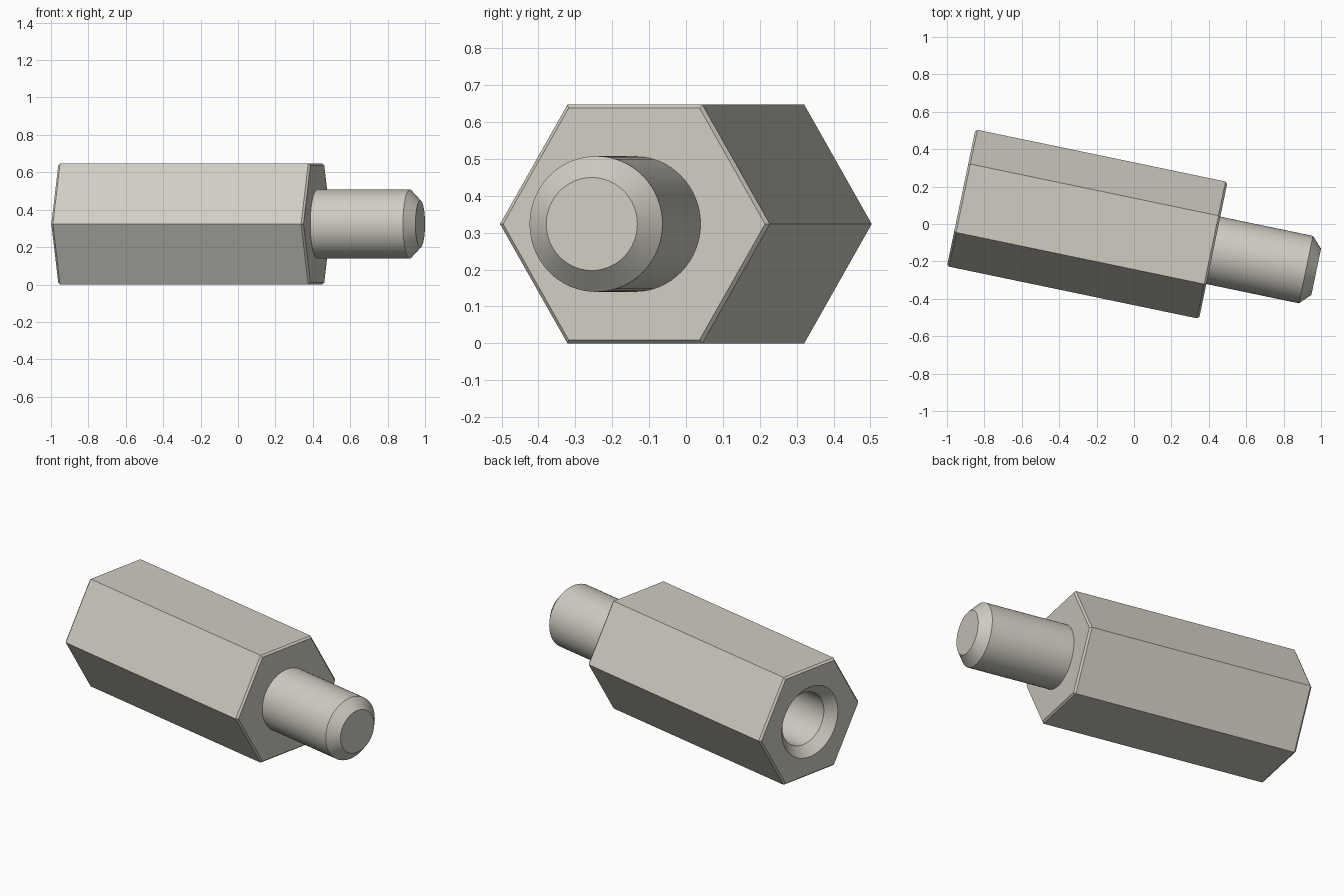
import bpy
import bmesh
from math import cos, sin, pi

cube = bpy.data.objects.get("Cube")
if cube:
    bpy.data.objects.remove(cube, do_unlink=True)

# Main dimensions, measured along and around the part's own axis
HALF_FLATS = 0.3235
HEX_R = HALF_FLATS / cos(pi / 6)
BODY_LEN, TOTAL_LEN = 1.377, 1.939
EDGE = 0.011
STUD_R, TIP_R, TIP_LEN = 0.184, 0.126, 0.056
SINK_R, HOLE_R, SINK_LEN, HOLE_LEN = 0.21, 0.156, 0.054, 0.85
ROUND = 64

metal = bpy.data.materials.new("pale warm grey metal")
metal.use_nodes = True
COLOUR = (0.63, 0.605, 0.54, 1)
metal.diffuse_color = COLOUR
metal.node_tree.nodes["Principled BSDF"].inputs["Base Color"].default_value = COLOUR


def ring(bm, sides, radius, along):
    """Closed loop of edges around the local x axis."""
    angles = [2 * pi * i / sides for i in range(sides)]
    verts = [bm.verts.new((along, radius * cos(a), radius * sin(a))) for a in angles]
    for i, v in enumerate(verts):
        bm.edges.new((v, verts[(i + 1) % sides]))
    return verts


def loft(bm, rings):
    """Skin consecutive rings with quads."""
    for a, b in zip(rings, rings[1:]):
        n = len(a)
        for i in range(n):
            j = (i + 1) % n
            bm.faces.new((a[i], a[j], b[j], b[i]))


def annulus(bm, outer, inner):
    """Flat end face with a round opening."""
    edges = [bm.edges.get((r[i - 1], r[i])) for r in (outer, inner) for i in range(len(r))]
    bmesh.ops.triangle_fill(bm, edges=edges, use_beauty=True)


def finish(bm, name):
    bmesh.ops.recalc_face_normals(bm, faces=bm.faces[:])
    mesh = bpy.data.meshes.new(name)
    bm.to_mesh(mesh)
    bm.free()
    mesh.materials.append(metal)
    obj = bpy.data.objects.new(name, mesh)
    bpy.context.collection.objects.link(obj)
    obj.location = (-0.924, 0.14, HALF_FLATS)
    obj.rotation_euler.z = -0.2053
    bpy.ops.object.select_all(action="DESELECT")
    obj.select_set(True)
    bpy.context.view_layer.objects.active = obj
    bpy.ops.object.shade_smooth_by_angle(angle=pi / 6)


# Hexagonal body with softened ends and a countersunk blind hole
bm = bmesh.new()
hexes = [ring(bm, 6, r, x) for r, x in (
    (HEX_R - EDGE, 0), (HEX_R, EDGE),
    (HEX_R, BODY_LEN - EDGE), (HEX_R - EDGE, BODY_LEN))]
loft(bm, hexes)
bore = [ring(bm, ROUND, r, x) for r, x in (
    (SINK_R, 0), (HOLE_R, SINK_LEN), (HOLE_R, HOLE_LEN))]
loft(bm, bore)
bm.faces.new(bore[-1])
annulus(bm, hexes[0], bore[0])
annulus(bm, hexes[-1], ring(bm, ROUND, STUD_R, BODY_LEN))
finish(bm, "hex_body")

# Round stud with a chamfered tip
bm = bmesh.new()
stud = [ring(bm, ROUND, r, x) for r, x in (
    (STUD_R, BODY_LEN), (STUD_R, TOTAL_LEN - TIP_LEN), (TIP_R, TOTAL_LEN))]
loft(bm, stud)
bm.faces.new(stud[-1])
finish(bm, "stud")
